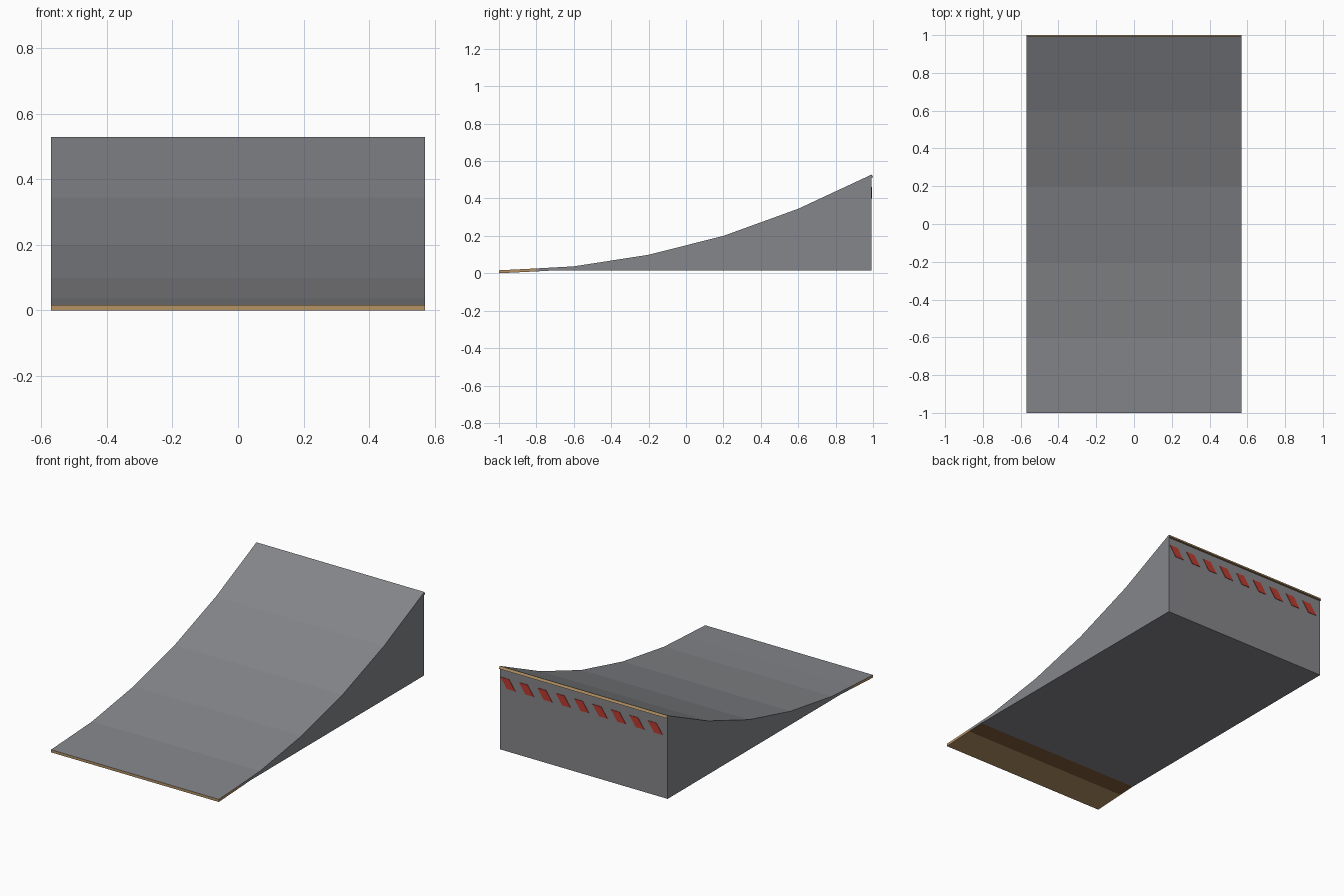
import bpy

if "Cube" in bpy.data.objects:
    bpy.data.objects.remove(bpy.data.objects["Cube"])

W = 0.57  # half width


def material(name, rgb):
    m = bpy.data.materials.new(name)
    m.diffuse_color = (*rgb, 1)
    m.use_nodes = True
    m.node_tree.nodes["Principled BSDF"].inputs["Base Color"].default_value = m.diffuse_color
    return m


grey = material("grey paint", (0.235, 0.24, 0.255))
wood = material("bare plywood", (0.46, 0.29, 0.13))
dark_wood = material("dark plywood", (0.21, 0.11, 0.045))
red = material("red stripe", (0.5, 0.045, 0.03))


def make_object(name, verts, faces, mats):
    mesh = bpy.data.meshes.new(name)
    mesh.from_pydata(verts, [], faces)
    for m in mats:
        mesh.materials.append(m)
    obj = bpy.data.objects.new(name, mesh)
    bpy.context.collection.objects.link(obj)
    return obj


# Curved riding sheet: top line and the underside line below it
T = 0.016
top = [(-1, 0.016), (-0.8, 0.026), (-0.6, 0.037), (-0.2, 0.099),
       (0.2, 0.2), (0.6, 0.345), (0.993, 0.528)]
under = [(y, z - T) for y, z in top[:-1]] + [(1.0, 0.513)]

verts, faces, slots = [], [], []
for (ty, tz), (uy, uz) in zip(top, under):
    verts += [(-W, ty, tz), (W, ty, tz), (-W, uy, uz), (W, uy, uz)]
n = len(top)
for i in range(n - 1):
    a, b = 4 * i, 4 * i + 4
    faces += [(a, a + 1, b + 1, b),              # top
              (a + 2, b + 2, b + 3, a + 3),      # underside
              (a, b, b + 2, a + 2),              # left edge
              (a + 1, a + 3, b + 3, b + 1)]      # right edge
    edge = 1 if i == 0 else 0
    slots += [0, 1 if i == 0 else 2, edge, edge]
e = 4 * (n - 1)
faces += [(0, 2, 3, 1), (e, e + 1, e + 3, e + 2)]  # front and back lips
slots += [1, 1]
sheet = make_object("riding_sheet", verts, faces, [grey, wood, dark_wood])
for poly, s in zip(sheet.data.polygons, slots):
    poly.material_index = s

# Solid body filling the space beneath the sheet
BACK = 0.992
profile = [(-0.69, 0.016), (BACK, 0.016), (BACK, 0.5095)] + under[2:-1][::-1]
k = len(profile)
verts = [(x, y, z) for x in (-W, W) for y, z in profile]
faces = [tuple(range(k))[::-1], tuple(range(k, 2 * k))]
faces += [(i, (i + 1) % k, (i + 1) % k + k, i + k) for i in range(k)]
make_object("ramp_body", verts, faces, [grey])

# Slanted warning stripes across the back
for i in range(9):
    x = 0.563 - 0.125 * i
    outline = [(x, 0.462), (x - 0.057, 0.462), (x - 0.1, 0.4), (x - 0.043, 0.4)]
    verts = [(px, y, pz) for y in (BACK - 0.001, BACK + 0.003) for px, pz in outline]
    faces = [(3, 2, 1, 0), (4, 5, 6, 7)]
    faces += [(j, (j + 1) % 4, (j + 1) % 4 + 4, j + 4) for j in range(4)]
    make_object(f"warning_stripe_{i + 1}", verts, faces, [red])

# Make all normals point outward
import bmesh
for obj in bpy.context.collection.objects:
    bm = bmesh.new()
    bm.from_mesh(obj.data)
    bmesh.ops.recalc_face_normals(bm, faces=bm.faces)
    bm.to_mesh(obj.data)
    bm.free()
